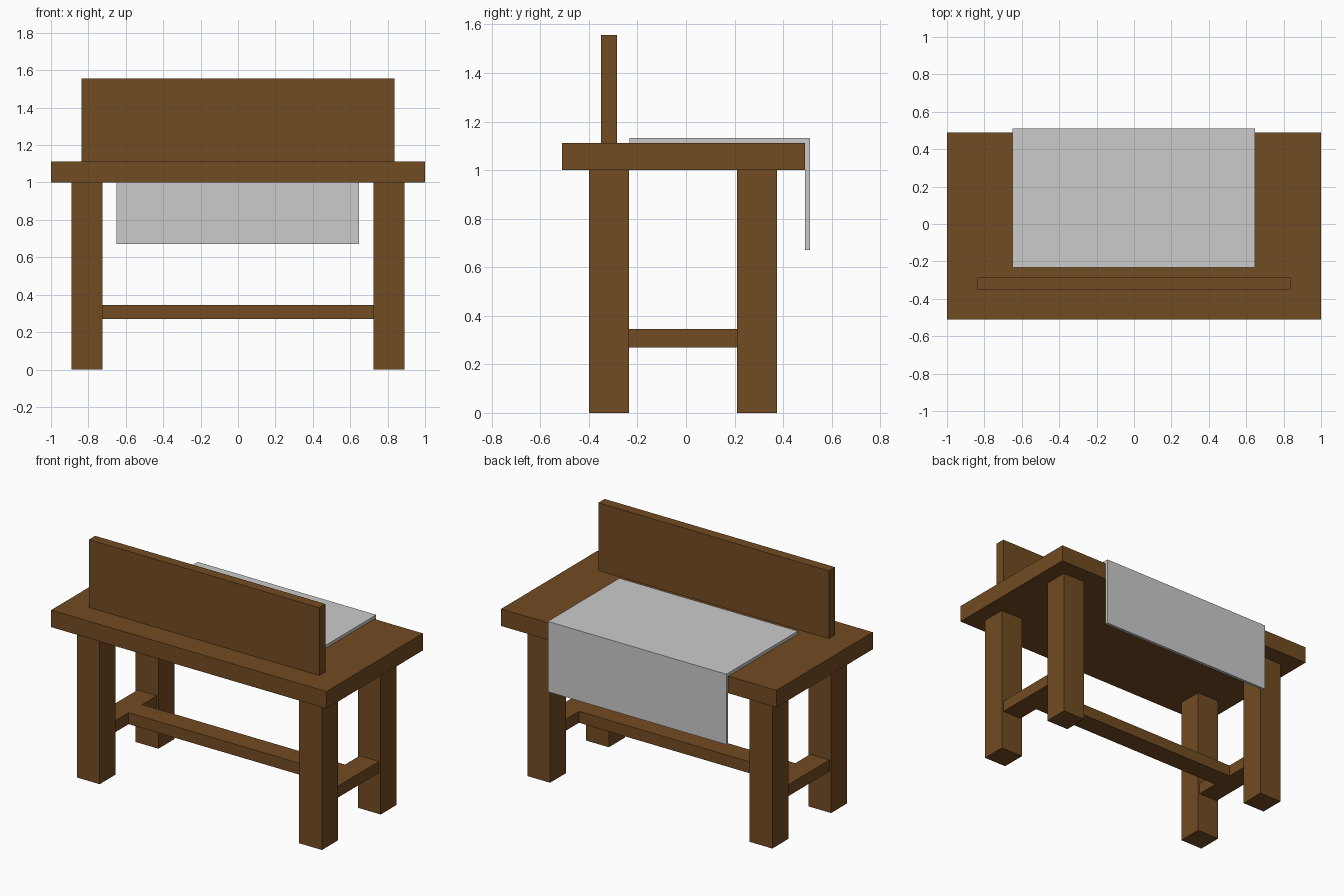
import bpy, bmesh

if "Cube" in bpy.data.objects:
    bpy.data.objects.remove(bpy.data.objects["Cube"])

wood = bpy.data.materials.new("wood")
wood.diffuse_color = (0.17, 0.072, 0.016, 1)
wood.use_nodes = True
wood.node_tree.nodes["Principled BSDF"].inputs["Base Color"].default_value = wood.diffuse_color


def extrude_profile(name, profile, x0, x1, mat=None):
    """Extrude a closed (y, z) profile along x."""
    bm = bmesh.new()
    face = bm.faces.new([bm.verts.new((x0, y, z)) for y, z in profile])
    geom = bmesh.ops.extrude_face_region(bm, geom=[face])["geom"]
    moved = [v for v in geom if isinstance(v, bmesh.types.BMVert)]
    bmesh.ops.translate(bm, verts=moved, vec=(x1 - x0, 0, 0))
    bmesh.ops.recalc_face_normals(bm, faces=bm.faces)
    mesh = bpy.data.meshes.new(name)
    bm.to_mesh(mesh)
    bm.free()
    if mat:
        mesh.materials.append(mat)
    obj = bpy.data.objects.new(name, mesh)
    bpy.context.collection.objects.link(obj)
    return obj


def box(name, x, y, z):
    profile = [(y[0], z[0]), (y[1], z[0]), (y[1], z[1]), (y[0], z[1])]
    return extrude_profile(name, profile, x[0], x[1], wood)


# Top slab and upright board
box("table_top", (-1, 1), (-0.51, 0.49), (1.0, 1.112))
box("back_board", (-0.838, 0.836), (-0.35, -0.285), (1.112, 1.557))

# Legs and side stretchers, mirrored left and right
rail_z = (0.27, 0.345)
for side, s in (("left", -1), ("right", 1)):
    leg_x = sorted((s * 0.725, s * 0.89))
    box(f"front_leg_{side}", leg_x, (-0.40, -0.235), (0, 1.0))
    box(f"rear_leg_{side}", leg_x, (0.21, 0.375), (0, 1.0))
    box(f"side_stretcher_{side}", sorted((s * 0.737, s * 0.877)), (-0.235, 0.21), rail_z)

# Long stretcher joining the two side stretchers
box("long_stretcher", (-0.737, 0.737), (-0.082, 0.058), rail_z)

# Cloth lying on the top and hanging over the back edge
extrude_profile("cloth", [(-0.233, 1.112), (0.49, 1.112), (0.49, 0.67),
                          (0.51, 0.67), (0.51, 1.132), (-0.233, 1.132)],
                -0.65, 0.647)
